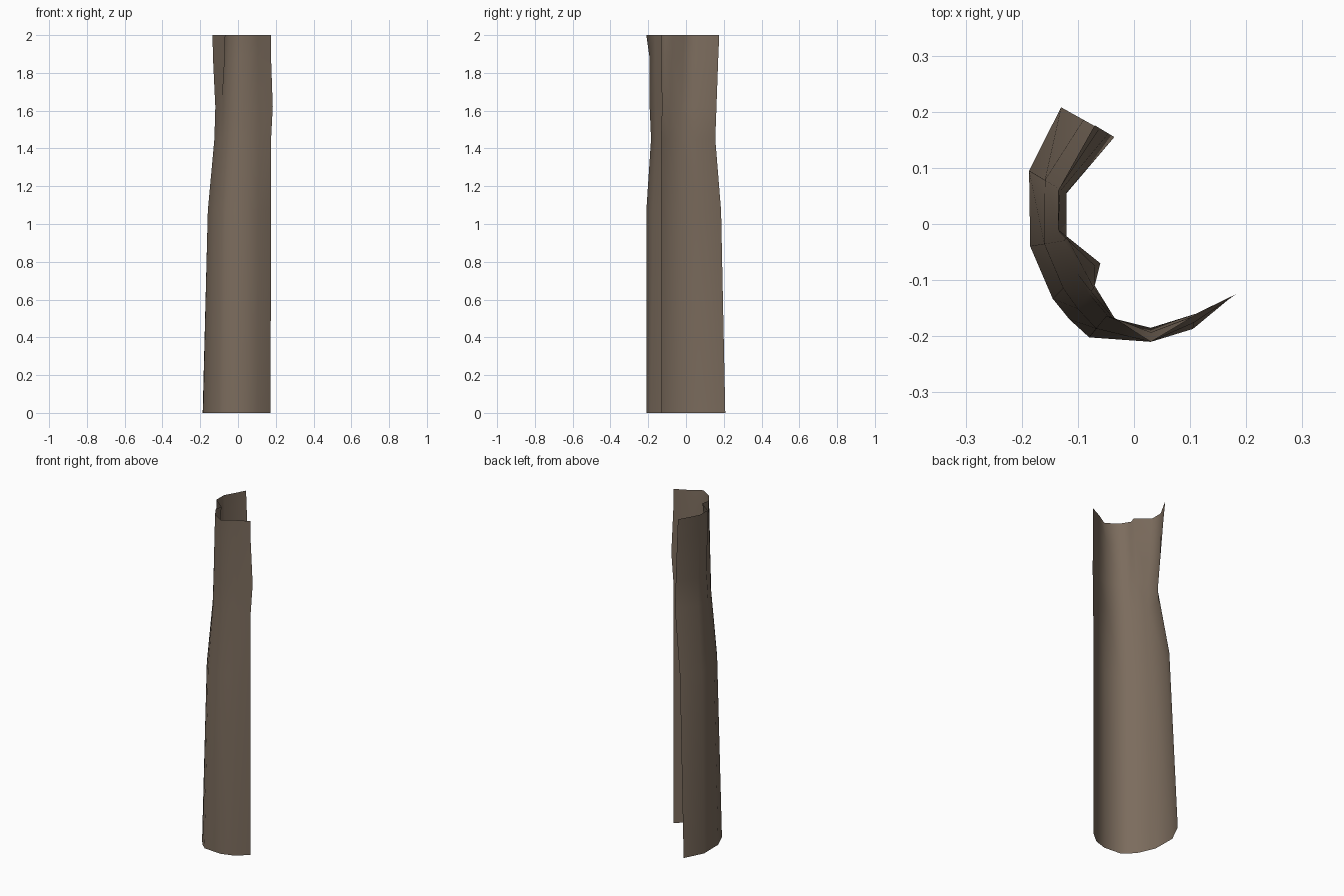
import bpy
import bmesh
from mathutils import Vector

default_cube = bpy.data.objects.get("Cube")
if default_cube:
    bpy.data.objects.remove(default_cube, do_unlink=True)


def make_material(name, colour):
    material = bpy.data.materials.new(name)
    material.use_nodes = True
    material.diffuse_color = colour
    shader = next(n for n in material.node_tree.nodes if n.type == "BSDF_PRINCIPLED")
    shader.inputs["Base Color"].default_value = colour
    shader.inputs["Roughness"].default_value = 0.9
    return material


def profile(*points):
    return [Vector(point) for point in points]


def blend(first, second, amount):
    return [a.lerp(b, amount) for a, b in zip(first, second)]


# Open cross-sections, running from the back edge round to the front edge
foot = profile((-.13, .208), (-.187, .095), (-.185, -.04), (-.145, -.133), (-.115, -.17),
               (-.08, -.202), (.03, -.21), (.105, -.187), (.173, -.13))
neck = profile((-.035, .155), (-.12, .055), (-.125, -.03), (-.1, -.09), (-.08, -.125),
               (-.05, -.165), (.03, -.185), (.11, -.16), (.175, -.13))
rim = profile((-.07, .176), (-.135, .06), (-.135, -.01), (-.06, -.07), (-.07, -.11),
              (-.035, -.167), (.03, -.21), (.105, -.165), (.175, -.13))

waist = blend(foot, neck, 0.42)
waist[6].y = foot[6].y
throat = blend(neck, rim, 0.3)
throat[1].x = throat[2].x = neck[1].x
throat[-1] += Vector((0.009, 0.006))
collar = blend(neck, rim, 0.75)
collar[6].y = -0.193
sections = [(0, foot), (1.07, waist), (1.45, neck), (1.62, throat), (1.88, collar), (2, rim)]

# Single curved sheet of bark lofted through the sections
bm = bmesh.new()
rows = [[bm.verts.new((p.x, p.y, height)) for p in section] for height, section in sections]
for lower, upper in zip(rows, rows[1:]):
    for i in range(len(lower) - 1):
        face = bm.faces.new((lower[i], lower[i + 1], upper[i + 1], upper[i]))
        face.smooth = True

mesh = bpy.data.meshes.new("bark_shell")
bm.to_mesh(mesh)
bm.free()
mesh.materials.append(make_material("bark_brown", (0.2, 0.15, 0.11, 1)))
bark_shell = bpy.data.objects.new("bark_shell", mesh)
bpy.context.collection.objects.link(bark_shell)
